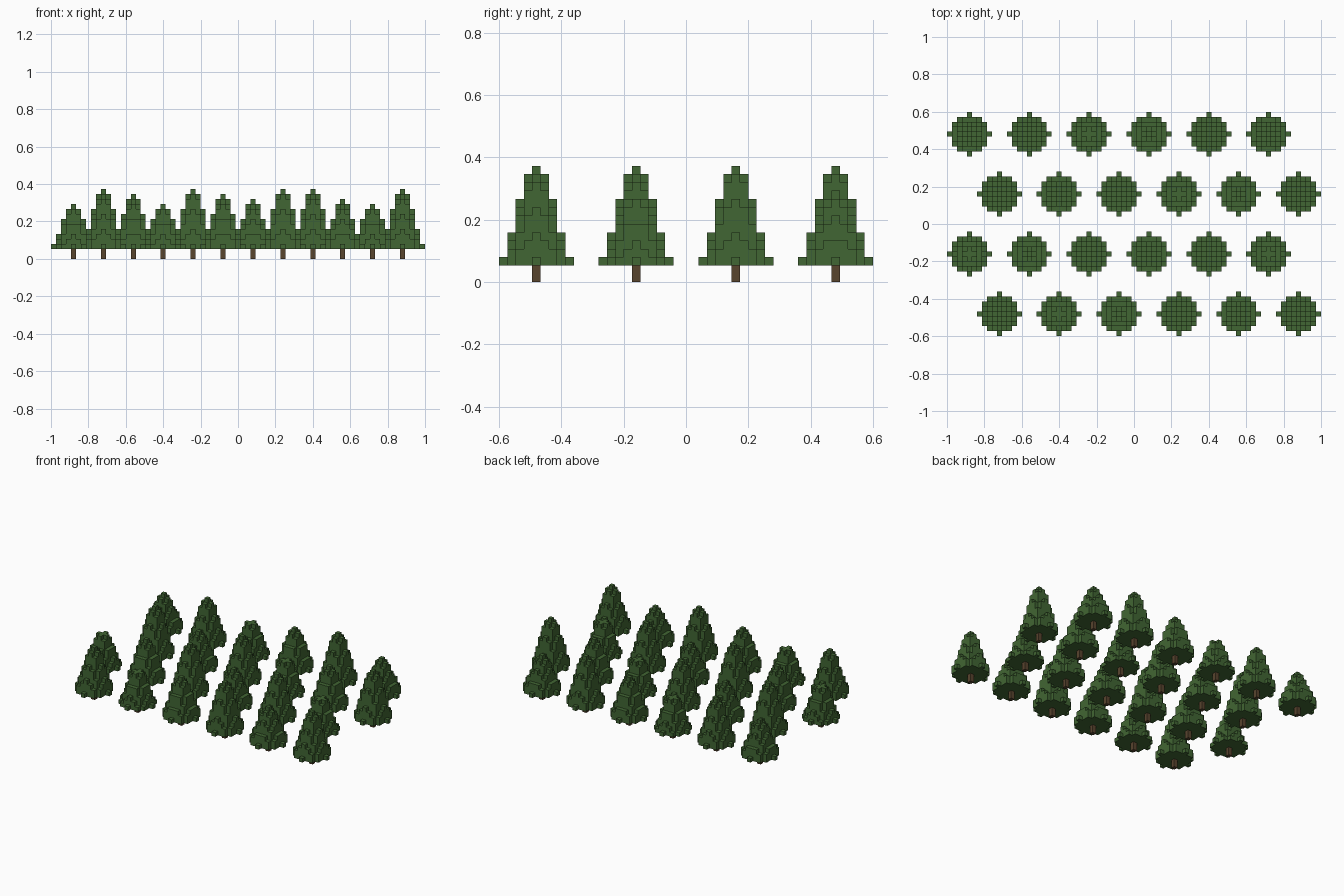
import bpy, bmesh
from mathutils import Vector

if "Cube" in bpy.data.objects:
    bpy.data.objects.remove(bpy.data.objects["Cube"])

V = 0.24 / 9          # voxel size
TRUNK = 2             # trunk height in voxels
RADIUS = 4            # foliage base radius in voxels


def material(name, rgb):
    m = bpy.data.materials.new(name)
    m.diffuse_color = (*rgb, 1)
    m.use_nodes = True
    m.node_tree.nodes["Principled BSDF"].inputs["Base Color"].default_value = m.diffuse_color
    return m


green = material("pine green", (0.053, 0.132, 0.033))
brown = material("bark brown", (0.098, 0.058, 0.027))


def foliage_cells(height):
    """Stack of shrinking voxel discs."""
    n = height - TRUNK
    cells = set()
    for i in range(n):
        r = RADIUS * (1 - 0.85 * i / n)
        for x in range(-RADIUS, RADIUS + 1):
            for y in range(-RADIUS, RADIUS + 1):
                if x * x + y * y <= r * r:
                    cells.add((x, y, TRUNK + i))
    return cells


def voxel_mesh(name, cells, mat):
    """Mesh made of only the exposed faces of the voxels."""
    bm = bmesh.new()
    for c in cells:
        for axis in range(3):
            for sign in (-1, 1):
                nb = list(c)
                nb[axis] += sign
                if tuple(nb) in cells:
                    continue
                n, u, w = Vector(), Vector(), Vector()
                n[axis] = sign * 0.5
                u[(axis + 1) % 3] = 0.5 * sign
                w[(axis + 2) % 3] = 0.5
                mid = Vector((c[0], c[1], c[2] + 0.5)) + n
                bm.faces.new([bm.verts.new((mid + a * u + b * w) * V)
                              for a, b in ((-1, -1), (1, -1), (1, 1), (-1, 1))])
    bmesh.ops.remove_doubles(bm, verts=bm.verts, dist=V * 0.01)
    me = bpy.data.meshes.new(name)
    bm.to_mesh(me)
    bm.free()
    me.materials.append(mat)
    return me


# Five tree heights share their foliage meshes; all share one trunk
foliage = {h: voxel_mesh(f"foliage_{h}", foliage_cells(h), green) for h in range(10, 15)}
trunk = voxel_mesh("trunk", {(0, 0, z) for z in range(TRUNK)}, brown)


def place(name, mesh, x, y):
    ob = bpy.data.objects.new(name, mesh)
    ob.location = (x, y, 0)
    bpy.context.collection.objects.link(ob)


# Four staggered rows of six trees, heights cycling along the rows
for j in range(4):
    for k in range(6):
        i = 2 * k + (1 - j % 2)
        x, y = -0.88 + 0.16 * i, -0.48 + 0.32 * j
        place(f"foliage_{j}_{k}", foliage[10 + (i + 3 * j + 2) % 5], x, y)
        place(f"trunk_{j}_{k}", trunk, x, y)
